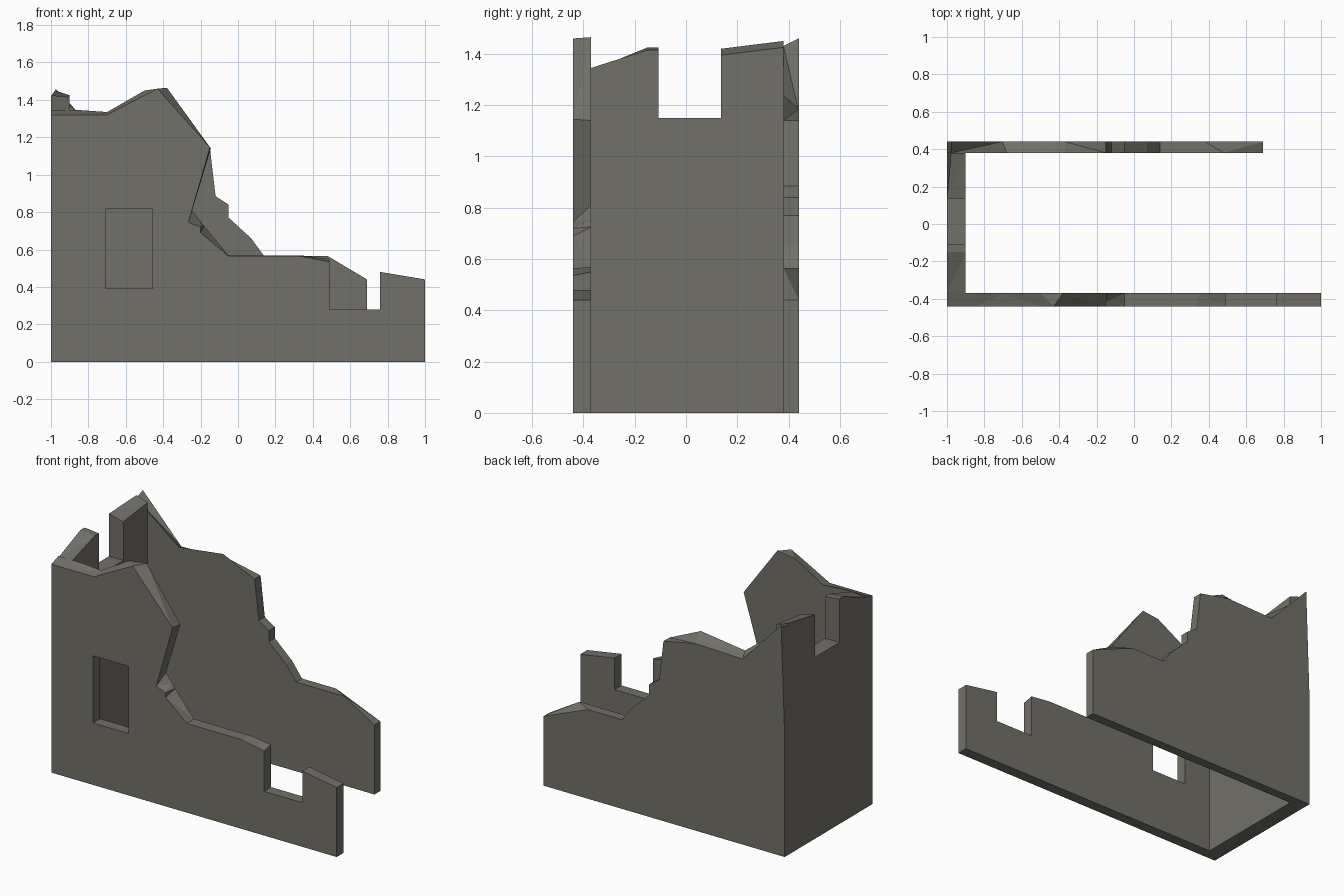
import bpy, bmesh

if "Cube" in bpy.data.objects:
    bpy.data.objects.remove(bpy.data.objects["Cube"])

# one weathered stone colour
stone = bpy.data.materials.new("weathered_stone")
stone.diffuse_color = (0.165, 0.16, 0.138, 1)
stone.use_nodes = True
stone.node_tree.nodes["Principled BSDF"].inputs["Base Color"].default_value = stone.diffuse_color


def make_wall(name, outer, inner, place_outer, place_inner):
    """Solid wall lofted between two ragged profiles of equal length."""
    bm = bmesh.new()
    a = [bm.verts.new(place_outer(*p)) for p in outer]
    b = [bm.verts.new(place_inner(*p)) for p in inner]
    n = len(a)
    bm.faces.new(a)
    bm.faces.new(b[::-1])
    for i in range(n):
        j = (i + 1) % n
        bm.faces.new((a[j], a[i], b[i], b[j]))
    bmesh.ops.triangulate(bm, faces=[f for f in bm.faces if len(f.verts) == 4])
    bmesh.ops.recalc_face_normals(bm, faces=bm.faces)
    me = bpy.data.meshes.new(name)
    bm.to_mesh(me)
    bm.free()
    me.materials.append(stone)
    ob = bpy.data.objects.new(name, me)
    bpy.context.collection.objects.link(ob)
    return ob


def at_y(y):
    return lambda x, z: (x, y, z)


def at_x(x):
    return lambda y, z: (x, y, z)


# front wall: tall broken peak on the left, low stub with window gap on the right
low_end = [(0.49, 0.28), (0.76, 0.28), (0.76, 0.48), (1, 0.44), (1, 0)]
front_outer = [(-1, 0), (-1, 1.32), (-0.84, 1.32), (-0.7, 1.32), (-0.5, 1.425),
               (-0.43, 1.46), (-0.15, 1.145), (-0.265, 0.745), (-0.2, 0.72),
               (-0.2, 0.69), (-0.05, 0.565), (0.33, 0.565), (0.49, 0.535)] + low_end
front_inner = [(-1, 0), (-1, 1.345), (-0.84, 1.345), (-0.7, 1.335), (-0.5, 1.45),
               (-0.38, 1.465), (-0.145, 1.14), (-0.245, 0.81), (-0.2, 0.75),
               (-0.18, 0.725), (-0.05, 0.567), (0.35, 0.567), (0.49, 0.55)] + low_end
front = make_wall("front_wall", front_outer, front_inner, at_y(-0.44), at_y(-0.37))

# rectangular window cut through the front wall
bpy.ops.mesh.primitive_cube_add(size=1, location=(-0.583, -0.405, 0.605))
cutter = bpy.context.object
cutter.name = "window_cutter"
cutter.scale = (0.25, 0.3, 0.425)
cutter.data.materials.append(stone)
cutter.hide_render = True
mod = front.modifiers.new("window", "BOOLEAN")
mod.object = cutter
mod.operation = 'DIFFERENCE'
mod.solver = 'EXACT'
bpy.context.view_layer.objects.active = front
bpy.ops.object.modifier_apply(modifier="window")
bpy.data.objects.remove(cutter)

# back wall: shorter, stepping down to the right
steps = [(-0.15, 1.14), (-0.12, 0.885), (-0.05, 0.84), (-0.05, 0.77), (0.07, 0.66), (0.14, 0.565)]
back_outer = [(-1, 0), (-1, 0.75), (-0.975, 1.46), (-0.705, 1.175), (-0.37, 1.185)] + steps + \
             [(0.38, 0.565), (0.69, 0.44), (0.69, 0)]
back_inner = [(-1, 0), (-1, 0.75), (-0.98, 1.43), (-0.68, 1.2), (-0.37, 1.24)] + steps + \
             [(0.48, 0.565), (0.69, 0.44), (0.69, 0)]
make_wall("back_wall", back_outer, back_inner, at_y(0.44), at_y(0.38))

# left end wall with a deep square notch
left_outer = [(-0.37, 0), (-0.37, 1.335), (-0.15, 1.425), (-0.107, 1.425), (-0.107, 1.15),
              (0.137, 1.15), (0.137, 1.42), (0.38, 1.45), (0.38, 0.75), (0.38, 0)]
left_inner = [(-0.37, 0), (-0.37, 1.345), (-0.15, 1.415), (-0.107, 1.415), (-0.107, 1.15),
              (0.137, 1.15), (0.137, 1.395), (0.38, 1.425), (0.38, 0.75), (0.38, 0)]
left = make_wall("left_wall", left_outer, left_inner, at_x(-1), at_x(-0.9))
# top corner leans inward to meet the back wall
for v in left.data.vertices:
    if v.co.x < -0.95 and v.co.y > 0.3 and v.co.z > 1.4:
        v.co.x = -0.978
